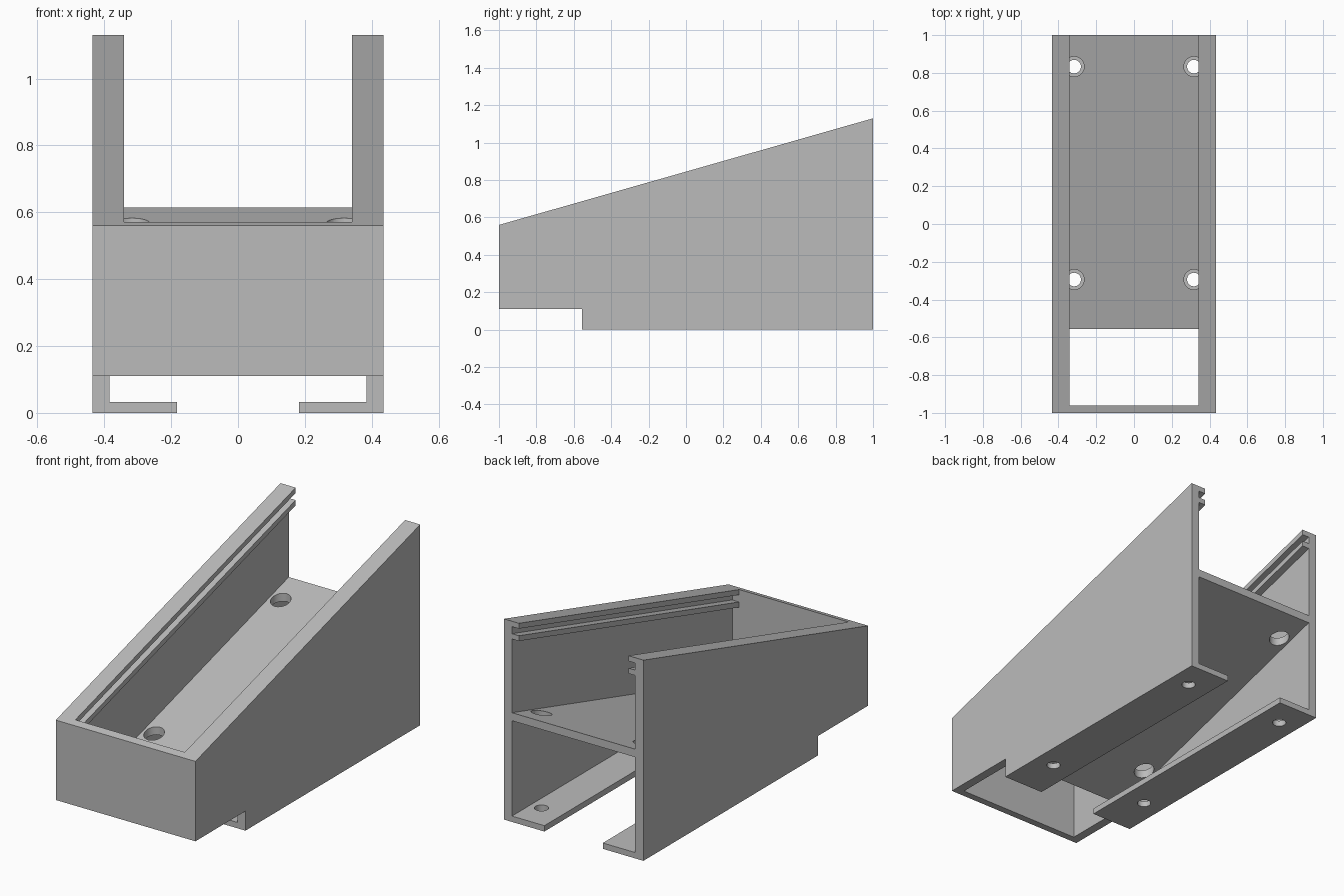
import bpy, bmesh

cube = bpy.data.objects.get("Cube")
if cube:
    bpy.data.objects.remove(cube, do_unlink=True)

# Main dimensions
OUT, INNER, LIP = 0.435, 0.384, 0.341     # outer wall, inner wall, rail edge
FRONT, BACK, STEP = -1.0, 1.0, -0.555
FRONT_IN = -0.96
SLOPE = 0.285
HOLE_X, HOLE_YS = 0.317, (-0.294, 0.833)

grey = bpy.data.materials.new("plain grey")
grey.use_nodes = True
colour = (0.5, 0.5, 0.5, 1)
grey.diffuse_color = colour
grey.node_tree.nodes["Principled BSDF"].inputs["Base Color"].default_value = colour


def top(y):
    """Height of the sloping upper edge."""
    return 0.845 + SLOPE * y


def deck_top(y):
    return top(y) - 0.515


def extrude_x(name, profile, x0, x1):
    """Solid from a (y, z) profile swept between two x positions."""
    bm = bmesh.new()
    face = bm.faces.new([bm.verts.new((x0, y, z)) for y, z in profile])
    swept = bmesh.ops.extrude_face_region(bm, geom=[face])["geom"]
    verts = [v for v in swept if isinstance(v, bmesh.types.BMVert)]
    bmesh.ops.translate(bm, verts=verts, vec=(x1 - x0, 0, 0))
    bmesh.ops.recalc_face_normals(bm, faces=bm.faces)
    mesh = bpy.data.meshes.new(name)
    bm.to_mesh(mesh)
    bm.free()
    mesh.materials.append(grey)
    obj = bpy.data.objects.new(name, mesh)
    bpy.context.collection.objects.link(obj)
    return obj


def band(height, y0, y1, upper, lower):
    """Sloping strip profile measured from a height function."""
    return [(y0, height(y0) + lower), (y1, height(y1) + lower),
            (y1, height(y1) + upper), (y0, height(y0) + upper)]


def drill(obj, x, radius):
    """Cut a vertical round hole at each screw position."""
    for y in HOLE_YS:
        bpy.ops.mesh.primitive_cylinder_add(vertices=40, radius=radius, depth=3,
                                            location=(x, y, 0))
        cutter = bpy.context.object
        cutter.name = "hole_cutter"
        cutter.hide_render = True
        mod = obj.modifiers.new("hole", 'BOOLEAN')
        mod.object = cutter
        mod.solver = 'EXACT'
        bpy.ops.object.select_all(action='DESELECT')
        bpy.context.view_layer.objects.active = obj
        obj.select_set(True)
        bpy.ops.object.modifier_apply(modifier=mod.name)
        bpy.data.objects.remove(cutter, do_unlink=True)
    bpy.ops.object.shade_smooth_by_angle()


# Sloping deck and front wall
deck = extrude_x("deck", band(deck_top, STEP, BACK, 0, -0.045), -INNER, INNER)
for side in (-1, 1):
    drill(deck, side * HOLE_X, 0.053)
extrude_x("front_wall", [(FRONT, 0.11), (FRONT_IN, 0.11),
                         (FRONT_IN, top(FRONT_IN)), (FRONT, top(FRONT))],
          -INNER, INNER)

# Side walls, grooved rails and bottom flanges
wall = [(FRONT, 0.11), (STEP, 0.11), (STEP, 0), (BACK, 0),
        (BACK, top(BACK)), (FRONT, top(FRONT))]
base = [(STEP, 0), (BACK, 0), (BACK, 0.033), (STEP, 0.033)]
for side, label in ((1, "left"), (-1, "right")):
    extrude_x(label + "_wall", wall, side * INNER, side * OUT)
    extrude_x(label + "_upper_rail", band(top, FRONT_IN, BACK, 0, -0.03),
              side * LIP, side * INNER)
    extrude_x(label + "_lower_rail", band(top, FRONT_IN, BACK, -0.07, -0.1),
              side * LIP, side * INNER)
    flange = extrude_x(label + "_flange", base, side * 0.182, side * INNER)
    drill(flange, side * HOLE_X, 0.036)
